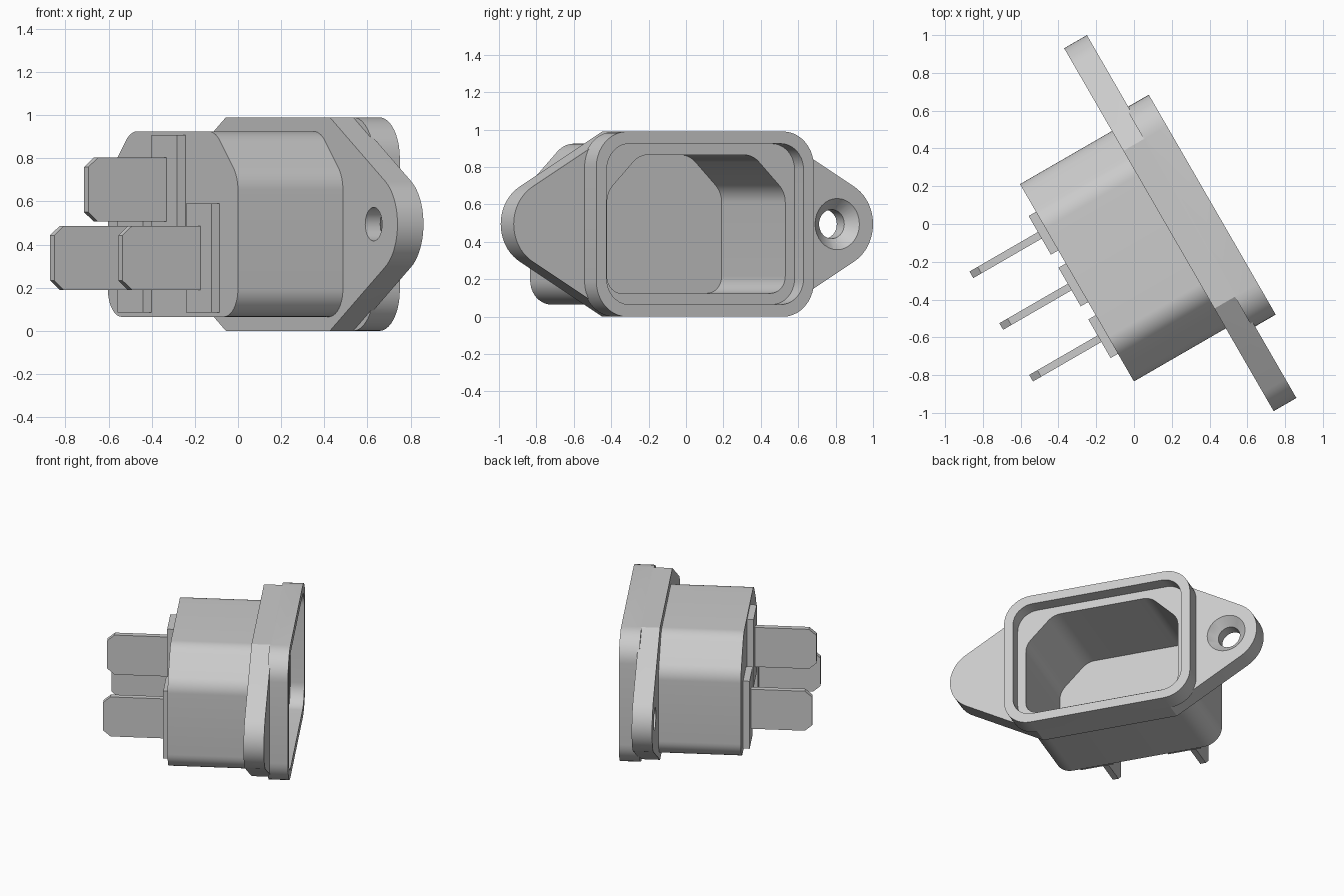
import bpy, bmesh, math
from mathutils import Matrix, Vector

cube = bpy.data.objects.get("Cube")
if cube:
    bpy.data.objects.remove(cube, do_unlink=True)

grey = bpy.data.materials.new("plain grey")
grey.use_nodes = True
grey.diffuse_color = (0.6, 0.6, 0.6, 1)
grey.node_tree.nodes["Principled BSDF"].inputs["Base Color"].default_value = (0.6, 0.6, 0.6, 1)

# Local axes: u along the flange, v out of the socket, z up; then turned into place
CU, CZ = 0.1185, 0.495
PLACE = Matrix.Rotation(math.radians(-60), 4, 'Z') @ Matrix.Translation((CU, 0, CZ))


def fillet(corners, steps=10):
    """Round each (u, z, radius) corner of a convex outline."""
    out, n = [], len(corners)
    for i, (u, z, r) in enumerate(corners):
        p = Vector((u, z))
        if r == 0:
            out.append(p)
            continue
        a = (Vector(corners[i - 1][:2]) - p).normalized()
        b = (Vector(corners[(i + 1) % n][:2]) - p).normalized()
        half = a.angle(b) / 2
        centre = p + (a + b).normalized() * r / math.sin(half)
        start = p + a * r / math.tan(half) - centre
        end = p + b * r / math.tan(half) - centre
        sweep = start.angle(end)
        for k in range(steps + 1):
            t = k / steps
            arc = start * math.sin((1 - t) * sweep) + end * math.sin(t * sweep)
            out.append(centre + arc / math.sin(sweep))
    return out


def rect(hu, hz, r=0):
    return fillet([(-hu, -hz, r), (hu, -hz, r), (hu, hz, r), (-hu, hz, r)])


def keyed(hu, hz, low, cut, r):
    """Rectangle with rounded lower corners and chamfered upper corners."""
    return fillet([(-hu, -hz, low), (hu, -hz, low), (hu, hz - cut, r),
                   (hu - cut, hz, r), (cut - hu, hz, r), (-hu, hz - cut, r)])


def finish(name, bm):
    bmesh.ops.recalc_face_normals(bm, faces=bm.faces)
    bm.transform(PLACE)
    mesh = bpy.data.meshes.new(name)
    bm.to_mesh(mesh)
    bm.free()
    mesh.materials.append(grey)
    obj = bpy.data.objects.new(name, mesh)
    bpy.context.collection.objects.link(obj)
    return obj


def loft(name, sections):
    """Solid through (outline, v) sections with equal point counts."""
    bm = bmesh.new()
    rings = [[bm.verts.new((p[0], v, p[1])) for p in line] for line, v in sections]
    for a, b in zip(rings, rings[1:]):
        for i in range(len(a)):
            bm.faces.new((a[i - 1], a[i], b[i], b[i - 1]))
    bm.faces.new(rings[0])
    bm.faces.new(rings[-1])
    return finish(name, bm)


def prism(name, outline, v0, v1, u=0, z=0):
    line = [(p[0] + u, p[1] + z) for p in outline]
    return loft(name, [(line, v0), (line, v1)])


def circle(u, r, n=32):
    return [(u + r * math.cos(math.tau * i / n), r * math.sin(math.tau * i / n)) for i in range(n)]


def combine(obj, other, operation):
    mod = obj.modifiers.new(operation, 'BOOLEAN')
    mod.operation, mod.object, mod.solver = operation, other, 'EXACT'
    bpy.context.view_layer.update()
    result = bpy.data.meshes.new_from_object(
        obj.evaluated_get(bpy.context.evaluated_depsgraph_get()))
    obj.modifiers.clear()
    obj.data = result
    bpy.data.objects.remove(other, do_unlink=True)


# Mounting flange with two tapered ears
ears = fillet([(-0.482, -0.495, 0), (0.482, -0.495, 0), (1.339, 0, 0.23),
               (0.482, 0.495, 0), (-0.482, 0.495, 0), (-1.339, 0, 0.23)], 20)
housing = prism("socket_housing", ears, 0.145, 0.284)

# Rear body and raised front bezel
combine(housing, prism("body", keyed(0.603, 0.43, 0.13, 0.21, 0.15), -0.417, 0.2), 'UNION')
combine(housing, prism("bezel", rect(0.672, 0.495, 0.19), 0.27, 0.41), 'UNION')

# Stepped recess, keyed cavity and countersunk screw holes
combine(housing, prism("recess", rect(0.608, 0.43, 0.14), 0.314, 0.5), 'DIFFERENCE')
combine(housing, prism("cavity", keyed(0.55, 0.37, 0.09, 0.2, 0.13), -0.366, 0.45), 'DIFFERENCE')
for side in (-1, 1):
    u = side * 0.888
    hole = loft("hole", [(circle(u, 0.078), 0.1), (circle(u, 0.078), 0.225),
                         (circle(u, 0.137), 0.284), (circle(u, 0.137), 0.35)])
    combine(housing, hole, 'DIFFERENCE')

# Three contact plates, each with a chamfered blade terminal
for label, u, z in (("left", 0.316, -0.157), ("middle", 0, 0.16), ("right", -0.316, -0.157)):
    prism(label + "_contact_plate", rect(0.118, 0.253), -0.462, -0.41, u, z)
    bm = bmesh.new()
    profile = [(-0.455, -0.148), (-0.83, -0.148), (-0.88, -0.105),
               (-0.88, 0.105), (-0.83, 0.148), (-0.455, 0.148)]
    face = bm.faces.new([bm.verts.new((u - 0.02, v, z + h)) for v, h in profile])
    ext = bmesh.ops.extrude_face_region(bm, geom=[face], use_keep_orig=True)
    moved = [g for g in ext["geom"] if isinstance(g, bmesh.types.BMVert)]
    bmesh.ops.translate(bm, verts=moved, vec=(0.04, 0, 0))
    finish(label + "_blade_terminal", bm)

# Smooth rounded walls, keep hard edges
bpy.ops.object.select_all(action='DESELECT')
housing.select_set(True)
bpy.context.view_layer.objects.active = housing
bpy.ops.object.shade_smooth_by_angle(angle=math.radians(25))
